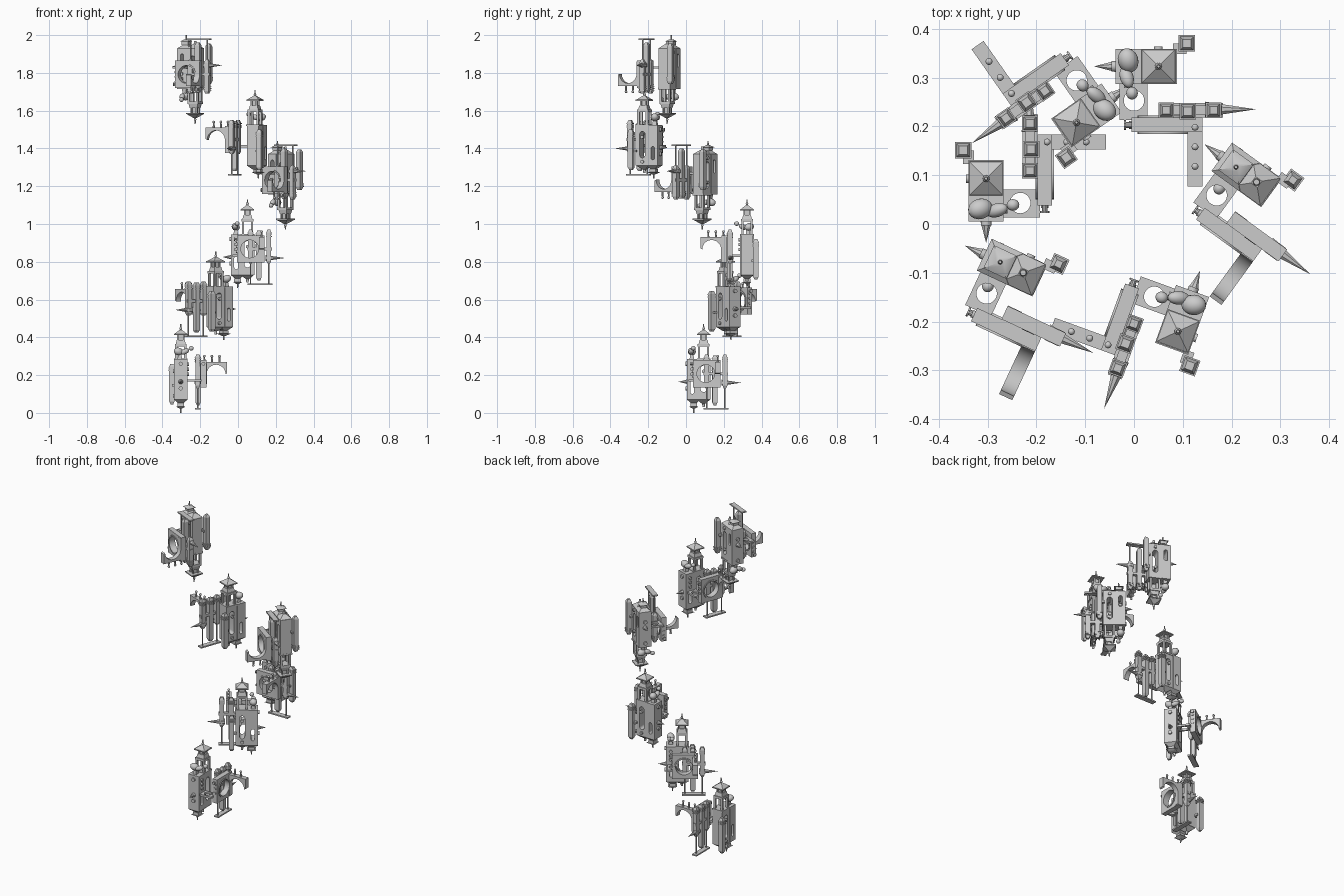
import bpy, bmesh, math
from mathutils import Matrix, Vector

if "Cube" in bpy.data.objects:
    bpy.data.objects.remove(bpy.data.objects["Cube"])

# All parts are built in one unit's frame: tower axis at x = y = 0, pendant tip at z = 0.
parts = {}


def bm_for(name):
    return parts.setdefault(name, bmesh.new())


def box(name, x0, x1, y0, y1, z0, z1):
    m = Matrix.Translation(((x0 + x1) / 2, (y0 + y1) / 2, (z0 + z1) / 2))
    m = m @ Matrix.Diagonal((x1 - x0, y1 - y0, z1 - z0, 1))
    bmesh.ops.create_cube(bm_for(name), size=1, matrix=m)


def cone(name, p, q, r1, r2, n=12):
    p, q = Vector(p), Vector(q)
    d = q - p
    m = Matrix.Translation((p + q) / 2) @ d.to_track_quat('Z', 'Y').to_matrix().to_4x4()
    m = m @ Matrix.Rotation(math.pi / n, 4, 'Z')
    bmesh.ops.create_cone(bm_for(name), cap_ends=True, segments=n, radius1=r1, radius2=r2,
                          depth=d.length, matrix=m)


def square(name, x, y, z0, z1, h0, h1):
    # square frustum with half widths h0 (at z0) and h1 (at z1)
    cone(name, (x, y, z0), (x, y, z1), h0 * math.sqrt(2), h1 * math.sqrt(2), 4)


def ball(name, c, r, tilt=0, turn=0):
    m = Matrix.Translation(c) @ Matrix.Rotation(turn, 4, 'Z') @ Matrix.Rotation(tilt, 4, 'Y')
    bmesh.ops.create_uvsphere(bm_for(name), u_segments=16, v_segments=10, radius=1,
                              matrix=m @ Matrix.Diagonal((*r, 1)))


def plate(name, loops, depth, rows):
    # filled 2D outline with holes, given thickness and turned into place
    cu = bpy.data.curves.new("outline", 'CURVE')
    cu.dimensions, cu.fill_mode, cu.extrude = '2D', 'BOTH', depth / 2
    for pts in loops:
        s = cu.splines.new('POLY')
        s.points.add(len(pts) - 1)
        for sp, (a, b) in zip(s.points, pts):
            sp.co = (a, b, 0, 1)
        s.use_cyclic_u = True
    ob = bpy.data.objects.new("outline", cu)
    bpy.context.collection.objects.link(ob)
    bpy.context.view_layer.update()
    me = bpy.data.meshes.new_from_object(ob.evaluated_get(bpy.context.evaluated_depsgraph_get()))
    me.transform(Matrix(rows))
    bm_for(name).from_mesh(me)
    bpy.data.objects.remove(ob)


def facing_x(x):
    return ((0, 0, 1, x), (1, 0, 0, 0), (0, 1, 0, 0), (0, 0, 0, 1))


def facing_y(y):
    return ((1, 0, 0, 0), (0, 0, -1, y), (0, 1, 0, 0), (0, 0, 0, 1))


def flat(z):
    return ((1, 0, 0, 0), (0, 1, 0, 0), (0, 0, 1, z), (0, 0, 0, 1))


def rect(a0, a1, b0, b1):
    return [(a0, b0), (a1, b0), (a1, b1), (a0, b1)]


def arc(cx, cy, r, t0, t1, n):
    return [(cx + r * math.cos(math.radians(t0 + (t1 - t0) * i / n)),
             cy + r * math.sin(math.radians(t0 + (t1 - t0) * i / n))) for i in range(n + 1)]


def slot(a, r, b0, b1):
    return arc(a, b1 - r, r, 0, 180, 10) + arc(a, b0 + r, r, 180, 360, 10)


# main tower: slotted body, open belfry, lantern roof
plate("tower_body", [rect(-.035, .037, .07, .28), slot(0, .015, .11, .25)], .066, facing_x(0))
square("tower_base", 0, 0, .048, .07, .008, .035)
cone("tower_base", (0, 0, .03), (0, 0, .05), .006, .008)
for sx in (-1, 1):
    for sy in (-1, 1):
        square("belfry_posts", sx * .024, sy * .024, .28, .362, .006, .006)
        square("lantern_posts", sx * .015, sy * .015, .385, .415, .004, .004)
box("belfry_cornice", -.036, .036, -.036, .038, .278, .288)
box("belfry_cornice", -.031, .031, -.031, .031, .352, .366)
square("lantern", 0, 0, .366, .387, .026, .021)
square("lantern", 0, 0, .387, .412, .011, .011)
square("lantern_roof", 0, 0, .412, .418, .036, .036)
square("lantern_roof", 0, 0, .418, .44, .034, .005)
cone("finial", (0, 0, .438), (0, 0, .47), .005, .003)
ball("finial", (0, 0, .447), (.007, .007, .007))

# lower block with hanging pendant
plate("lower_block", [rect(-.088, -.035, .07, .285), slot(-.06, .01, .1, .17)], .072, facing_x(0))
square("pendant", 0, -.052, .052, .07, .014, .036)
square("pendant", 0, -.052, .034, .052, .018, .018)
square("pendant", 0, -.052, .022, .034, .006, .026)
cone("pendant", (0, -.052, 0), (0, -.052, .024), .003, .005)
for i in range(3):
    z = .205 + .026 * i
    cone("round_bosses", (.034, -.062, z), (.044, -.062, z), .009, .009, 14)
    cone("round_bosses", (.12, -.053, z - .01), (.12, -.06, z - .01), .008, .008, 14)
for z in (.13, .26):
    cone("round_bosses", (0, -.086, z), (0, -.096, z), .011, .011, 16)
    cone("round_bosses", (-.031, 0, z - .04), (-.041, 0, z - .04), .009, .009, 16)
cone("front_spike", (0, -.086, .165), (0, -.132, .165), .013, 0, 8)

# rounded stones resting on the block
ball("stones", (-.012, -.062, .325), (.026, .021, .02), .3, .3)
ball("stones", (.022, -.065, .325), (.024, .014, .014), -.4, .3)
ball("stones", (.055, -.054, .342), (.013, .012, .012))
square("stones", -.005, -.062, .285, .315, .012, .008)


# slim tapered columns
def column(name, x, y, z0, z1, h):
    square(name, x, y, z0 + .015, z1 - .015, h, h)
    square(name, x, y, z0, z0 + .015, h * .5, h)
    square(name, x, y, z1 - .015, z1, h, h * .6)
    for i in range(3):
        z = z1 - .02 - i * .009
        square(name, x, y, z, z + .004, h + .003, h + .003)


column("side_column", -.047, .058, .045, .26, .014)
box("side_column_tie", -.047, -.025, .03, .058, .14, .152)
column("rear_column", .092, .06, .04, .305, .014)

# stand: two columns on rods joined by a foot bar
for y in (.016, .113):
    column("stand_columns", .09, y, .13, .31, .013)
    cone("stand_rods", (.09, y, .022), (.09, y, .14), .004, .004, 8)
box("stand_foot", .075, .105, 0, .132, .018, .026)
box("stand_tie", .08, .1, 0, .13, .2, .215)
cone("long_spike", (.088, .095, .16), (.088, .2, .16), .017, 0, 8)

# walkway plate with round opening between tower and wheel wall
plate("walkway", [rect(.034, .11, -.08, -.022), arc(.07, -.05, .021, 0, 345, 23)], .012, flat(.172))

# ring wall and arched arm
plate("ring_wall", [rect(-.055, .09, .135, .28), arc(.012, .208, .048, 0, 348, 29)], .03, facing_x(.12))
plate("ring_rim", [arc(.012, .208, .055, 0, 348, 29), arc(.012, .208, .047, 0, 348, 29)], .038, facing_x(.12))
cone("wall_bolt", (.12, -.055, .26), (.12, -.066, .26), .006, .006, 10)
cone("wall_bolt", (.12, -.066, .26), (.12, -.07, .26), .01, .01, 10)
arm = [(.106, .27), (.246, .27), (.246, .21)] + arc(.187, .205, .05, 0, 180, 18) + [(.137, .14), (.106, .14)]
plate("arched_arm", [arm], .03, facing_y(.075))
for x in (.125, .165, .205):
    cone("arm_posts", (x, .075, .268), (x, .075, .3), .006, .004, 8)
    ball("arm_posts", (x, .075, .3), (.007, .007, .007))

# turn the parts into meshes
meshes = []
for name, bm in parts.items():
    bmesh.ops.remove_doubles(bm, verts=bm.verts, dist=1e-5)
    bmesh.ops.recalc_face_normals(bm, faces=bm.faces)
    me = bpy.data.meshes.new(name)
    bm.to_mesh(me)
    bm.free()
    meshes.append((name, me))

# six units climbing a spiral; two of them hang upside down: x, y, z, turn, flip
units = [(-.303, .093, 0, 0, 1), (-.118, .208, .385, 125, 1), (.05, .323, .66, -90, 1),
         (.251, .086, 1.44, -126, -1), (.09, -.22, 1.24, 160, 1), (-.227, -.1, 2.0, -115, -1)]
for i, (x, y, z, turn, flip) in enumerate(units):
    m = Matrix.Translation((x, y, z)) @ Matrix.Rotation(math.radians(turn), 4, 'Z')
    m = m @ Matrix.Diagonal((1, 1, flip, 1))
    for name, me in meshes:
        ob = bpy.data.objects.new(f"{name}_{i + 1}", me)
        ob.matrix_world = m
        bpy.context.collection.objects.link(ob)
        if i == 0:
            ob.select_set(True)
            bpy.context.view_layer.objects.active = ob
    if i == 0:
        bpy.ops.object.shade_smooth_by_angle(angle=math.radians(35))
